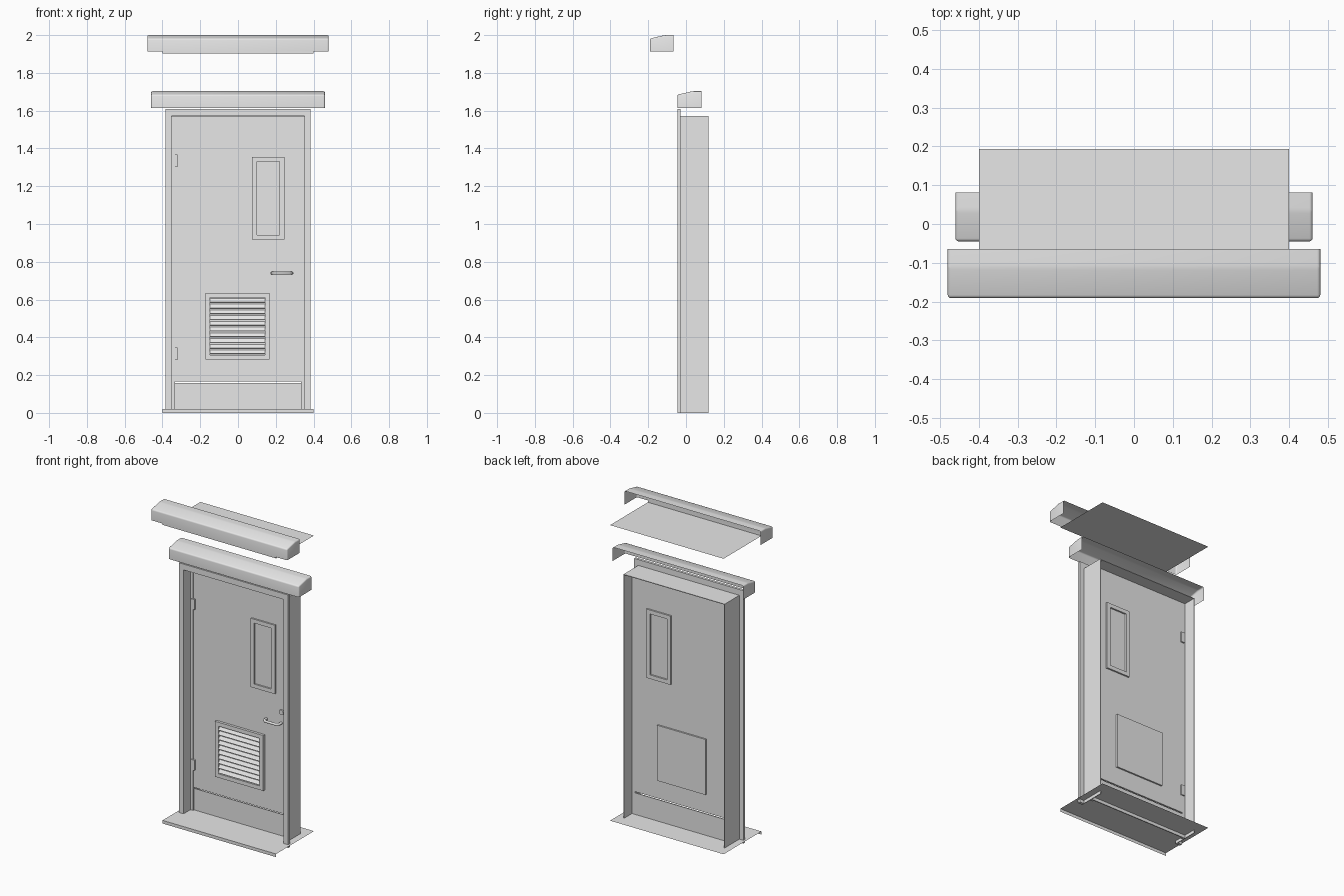
import bpy, bmesh, math
from mathutils import Matrix

cube = bpy.data.objects.get("Cube")
if cube:
    bpy.data.objects.remove(cube, do_unlink=True)

# One plain grey paint
paint = bpy.data.materials.new("grey_paint")
paint.use_nodes = True
paint.diffuse_color = (0.8, 0.8, 0.8, 1)
paint.node_tree.nodes["Principled BSDF"].inputs["Base Color"].default_value = (0.8, 0.8, 0.8, 1)


def finish(name, bm):
    bmesh.ops.recalc_face_normals(bm, faces=bm.faces)
    mesh = bpy.data.meshes.new(name)
    bm.to_mesh(mesh)
    bm.free()
    mesh.materials.append(paint)
    obj = bpy.data.objects.new(name, mesh)
    bpy.context.collection.objects.link(obj)
    return obj


def add_box(bm, x, y, z, tilt=0):
    size = [b - a for a, b in (x, y, z)]
    mid = [(a + b) / 2 for a, b in (x, y, z)]
    mat = Matrix.Translation(mid) @ Matrix.Rotation(tilt, 4, 'X') @ Matrix.Diagonal((*size, 1))
    bmesh.ops.create_cube(bm, size=1, matrix=mat)


def box(name, x, y, z):
    bm = bmesh.new()
    add_box(bm, x, y, z)
    return finish(name, bm)


def border(name, x, y, z, w):
    """Rectangular ring in the door plane, w wide, around the opening x, z."""
    bm = bmesh.new()
    for a, b in ((x[0] - w, x[0]), (x[1], x[1] + w)):
        add_box(bm, (a, b), y, (z[0] - w, z[1] + w))
    for a, b in ((z[0] - w, z[0]), (z[1], z[1] + w)):
        add_box(bm, x, y, (a, b))
    return finish(name, bm)


def canopy(name, half, y, z):
    """Sheet hood, open underneath and behind, with softened folds."""
    bm = bmesh.new()
    profile = [(y, z), (y, z + 0.07), (y + 0.08, z + 0.088),
               (y + 0.126, z + 0.088), (y + 0.126, z)]
    ends = [[bm.verts.new((s * half, *p)) for p in profile] for s in (-1, 1)]
    for e in ends:
        bm.faces.new(e)
    for i in range(3):
        bm.faces.new((ends[0][i], ends[0][i + 1], ends[1][i + 1], ends[1][i]))
    bmesh.ops.recalc_face_normals(bm, faces=bm.faces)
    folds = [e for e in bm.edges if len(e.link_faces) == 2]
    bmesh.ops.bevel(bm, geom=folds, offset=0.008, segments=3, affect='EDGES', profile=0.5)
    obj = finish(name, bm)
    bpy.ops.object.select_all(action='DESELECT')
    obj.select_set(True)
    bpy.context.view_layer.objects.active = obj
    bpy.ops.object.shade_smooth_by_angle(angle=math.radians(40))


def folded_plate(name, z, lip_z):
    """Thin sheet with its front edge folded to lip_z."""
    bm = bmesh.new()
    rows = [[bm.verts.new((x, y, h)) for x in (-0.4, 0.4)]
            for y, h in ((0.193, z), (-0.188, z), (-0.188, lip_z))]
    for a, b in zip(rows, rows[1:]):
        bm.faces.new((a[0], a[1], b[1], b[0]))
    finish(name, bm)


# Hoods and folded sheets
canopy("upper_canopy", 0.48, -0.191, 1.912)
canopy("lower_canopy", 0.46, -0.045, 1.615)
folded_plate("top_plate", 1.902, 1.916)
folded_plate("sill_plate", 0.02, 0.0)

# Frame: front trim, deep jambs and head
for side, s in (("left", 1), ("right", -1)):
    box(side + "_trim", sorted((s * 0.352, s * 0.385)), (-0.045, -0.028), (0, 1.61))
    box(side + "_jamb", sorted((s * 0.352, s * 0.356)), (-0.03, 0.12), (0, 1.573))
    box(side + "_stop", sorted((s * 0.333, s * 0.352)), (0.024, 0.04), (0, 1.57))
box("head_trim", (-0.352, 0.352), (-0.045, -0.028), (1.573, 1.61))
box("head_jamb", (-0.352, 0.352), (-0.03, 0.12), (1.569, 1.573))
box("head_stop", (-0.333, 0.333), (0.024, 0.04), (1.552, 1.57))

# Door leaf and panel below it
box("door_leaf", (-0.333, 0.333), (0.03, 0.04), (0.165, 1.552))
box("kick_panel", (-0.333, 0.333), (0.034, 0.04), (0, 0.157))

# Window surround and vent with slats
border("window_surround", (0.1, 0.22), (0.02, 0.05), (0.942, 1.33), 0.025)
vent_x, vent_z = (-0.148, 0.143), (0.307, 0.61)
border("vent_surround", vent_x, (0.014, 0.03), vent_z, 0.025)
box("vent_back_cover", (-0.173, 0.168), (0.04, 0.05), (0.282, 0.635))
bm = bmesh.new()
slats = 10
step = (vent_z[1] - vent_z[0]) / slats
for i in range(slats):
    z = vent_z[0] + (i + 0.5) * step
    add_box(bm, vent_x, (0.02, 0.023), (z - 0.012, z + 0.012), math.radians(-35))
finish("vent_slats", bm)

# Hinges
for name, z in (("lower_hinge", 0.312), ("upper_hinge", 1.335)):
    box(name, (-0.345, -0.32), (0.018, 0.048), (z - 0.033, z + 0.033))

# Pull handle and round lock plate
curve = bpy.data.curves.new("door_handle", 'CURVE')
curve.dimensions = '3D'
curve.bevel_depth = 0.008
curve.bevel_resolution = 2
curve.use_fill_caps = True
spline = curve.splines.new('POLY')
path = [(0.18, 0.03), (0.182, 0.005), (0.195, -0.005), (0.27, -0.005), (0.283, 0.005), (0.285, 0.03)]
spline.points.add(len(path) - 1)
for point, (x, y) in zip(spline.points, path):
    point.co = (x, y, 0.74, 1)
spline.use_smooth = True
curve.materials.append(paint)
bpy.context.collection.objects.link(bpy.data.objects.new("door_handle", curve))

bm = bmesh.new()
bmesh.ops.create_cone(bm, cap_ends=True, segments=20, radius1=0.016, radius2=0.016, depth=0.008,
                      matrix=Matrix.Translation((0.287, 0.027, 0.81)) @ Matrix.Rotation(math.pi / 2, 4, 'X'))
finish("lock_plate", bm)
